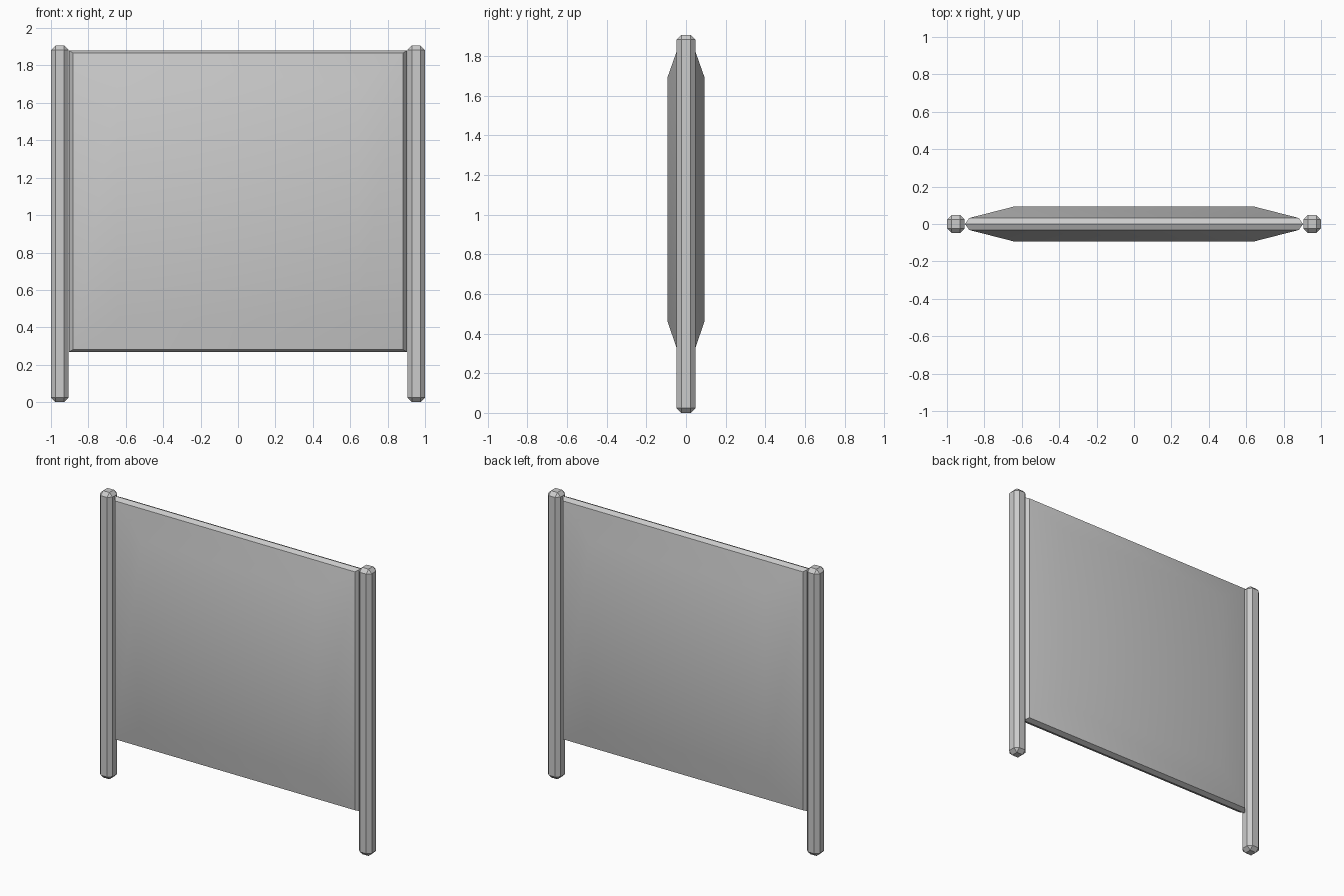
import bpy, bmesh, math

if "Cube" in bpy.data.objects:
    bpy.data.objects.remove(bpy.data.objects["Cube"])

H = 1.906          # total height
POST = 0.095       # post thickness
CH = 0.024         # post chamfer


def post(name, x):
    bpy.ops.mesh.primitive_cube_add(size=1, location=(x, 0, H / 2))
    ob = bpy.context.object
    ob.name = name
    ob.scale = (POST, POST, H)
    bpy.ops.object.transform_apply(location=False, rotation=False, scale=True)
    mod = ob.modifiers.new("chamfer", 'BEVEL')
    mod.width = CH
    mod.segments = 1
    return ob


# Two chamfered square posts
post("left_post", -1 + POST / 2)
post("right_post", 1 - POST / 2)

# Pillowed panel: stacked rectangular rings (half width, bottom z, top z, y)
half = [(0.643, 0.461, 1.693, 0.093), (0.881, 0.282, 1.866, 0.032)]
rings = [(w, b, t, -y) for w, b, t, y in half]
rings.append((0.904, 0.268, 1.881, 0.0))
rings += reversed(half)

bm = bmesh.new()
loops = [[bm.verts.new(p) for p in ((-w, y, b), (w, y, b), (w, y, t), (-w, y, t))]
         for w, b, t, y in rings]
bm.faces.new(loops[0])
bm.faces.new(loops[-1])
for a, c in zip(loops, loops[1:]):
    for i in range(4):
        j = (i + 1) % 4
        bm.faces.new((a[i], a[j], c[j], c[i]))
bmesh.ops.recalc_face_normals(bm, faces=bm.faces)
mesh = bpy.data.meshes.new("panel")
bm.to_mesh(mesh)
bm.free()
panel = bpy.data.objects.new("panel", mesh)
bpy.context.collection.objects.link(panel)

# Soft faces, crisp rim
bpy.ops.object.select_all(action='DESELECT')
panel.select_set(True)
bpy.context.view_layer.objects.active = panel
bpy.ops.object.shade_smooth_by_angle(angle=math.radians(30))
